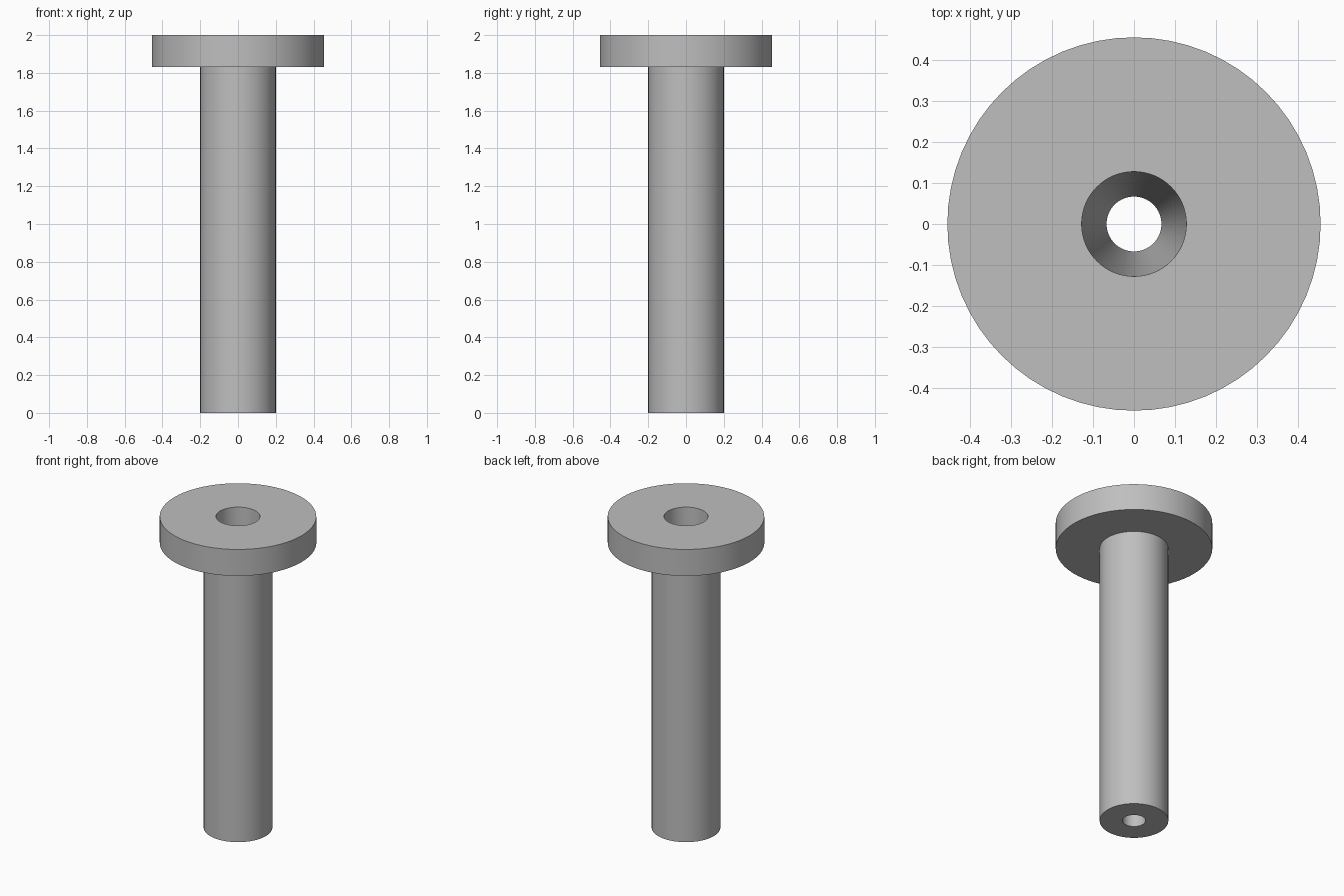
import bpy
import bmesh
import math

SEGMENTS = 64

if "Cube" in bpy.data.objects:
    bpy.data.objects.remove(bpy.data.objects["Cube"], do_unlink=True)

grey = bpy.data.materials.new("plain grey")
grey.use_nodes = True
colour = (0.52, 0.52, 0.52, 1)
grey.diffuse_color = colour
grey.node_tree.nodes["Principled BSDF"].inputs["Base Color"].default_value = colour

# Closed half-section: flange, shaft and the bore tapering along its length
section = [(0.128, 2.0), (0.456, 2.0), (0.456, 1.83),
           (0.2, 1.83), (0.2, 0.0), (0.067, 0.0)]

# Spin the section around the upright axis
bm = bmesh.new()
verts = [bm.verts.new((r, 0, z)) for r, z in section]
edges = [bm.edges.new((v, verts[(i + 1) % len(verts)])) for i, v in enumerate(verts)]
bmesh.ops.spin(bm, geom=verts + edges, cent=(0, 0, 0), axis=(0, 0, 1),
               angle=math.tau, steps=SEGMENTS)
bmesh.ops.remove_doubles(bm, verts=bm.verts, dist=0.0001)
bmesh.ops.recalc_face_normals(bm, faces=bm.faces)

mesh = bpy.data.meshes.new("flanged_bushing")
bm.to_mesh(mesh)
bm.free()
mesh.materials.append(grey)
bushing = bpy.data.objects.new("flanged_bushing", mesh)
bpy.context.collection.objects.link(bushing)

# Smooth round walls with crisp rims
bpy.ops.object.select_all(action="DESELECT")
bushing.select_set(True)
bpy.context.view_layer.objects.active = bushing
bpy.ops.object.shade_smooth_by_angle(angle=math.radians(30))
